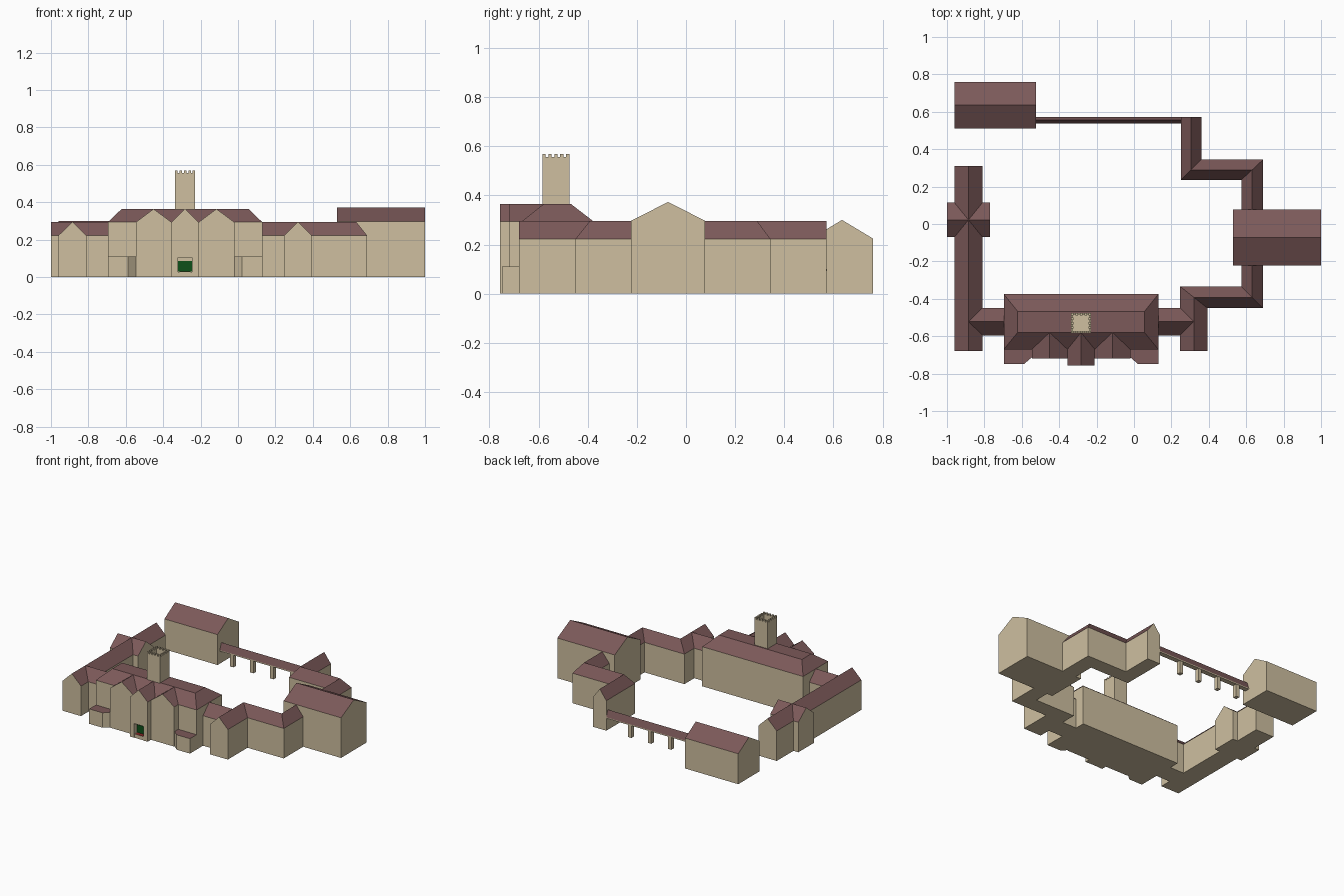
import bpy, bmesh
from mathutils import Vector

if "Cube" in bpy.data.objects:
    bpy.data.objects.remove(bpy.data.objects["Cube"])


def material(name, color):
    m = bpy.data.materials.new(name)
    m.diffuse_color = (*color, 1)
    m.use_nodes = True
    m.node_tree.nodes["Principled BSDF"].inputs["Base Color"].default_value = m.diffuse_color
    return m


STONE = material("sandstone", (0.62, 0.52, 0.35))
ROOF = material("roof_tile", (0.20, 0.10, 0.10))
GREEN = material("green_door", (0.004, 0.08, 0.01))
RED = material("red_mat", (0.25, 0.02, 0.02))


def finish(name, bm, mats, roofed=False):
    """Make an object; upward faces take the second material if roofed."""
    bmesh.ops.recalc_face_normals(bm, faces=bm.faces[:])
    bm.normal_update()
    if roofed:
        for f in bm.faces:
            f.material_index = int(f.normal.z > 0.05)
    me = bpy.data.meshes.new(name)
    bm.to_mesh(me)
    bm.free()
    for m in mats:
        me.materials.append(m)
    ob = bpy.data.objects.new(name, me)
    bpy.context.collection.objects.link(ob)
    return ob


def add_box(bm, x0, x1, y0, y1, z0, z1):
    vs = bmesh.ops.create_cube(bm, size=1)["verts"]
    for v in vs:
        v.co = ((x0 + x1) / 2 + v.co.x * (x1 - x0),
                (y0 + y1) / 2 + v.co.y * (y1 - y0),
                (z0 + z1) / 2 + v.co.z * (z1 - z0))
    return vs


def box(name, dims, mat):
    bm = bmesh.new()
    add_box(bm, *dims)
    return finish(name, bm, [mat])


def gabled(name, path, widths, eave=0.222, ridge=0.295, base=0.0):
    """Gabled range swept along a right-angled path, mitred at its corners."""
    pts = [Vector(p) for p in path]
    if isinstance(widths, float):
        widths = [widths] * (len(pts) - 1)
    sides = []
    for a, b, w in zip(pts, pts[1:], widths):
        d = (b - a).normalized()
        sides.append(Vector((-d.y, d.x)) * w)
    bm = bmesh.new()
    rings = []
    for i, p in enumerate(pts):
        if i == 0:
            n = sides[0]
        elif i == len(pts) - 1:
            n = sides[-1]
        else:
            n = sides[i - 1] + sides[i]
        section = ((1, base), (1, eave), (0, ridge), (-1, eave), (-1, base))
        rings.append([bm.verts.new((*(p + n * s), z)) for s, z in section])
    for r, q in zip(rings, rings[1:]):
        for k in range(5):
            j = (k + 1) % 5
            bm.faces.new((r[k], r[j], q[j], q[k]))
    bm.faces.new(rings[0])
    bm.faces.new(rings[-1])
    return finish(name, bm, [STONE, ROOF], True)


def prism(name, outline, z1):
    """Flat-roofed block from a plan outline."""
    bm = bmesh.new()
    f = bm.faces.new([bm.verts.new((x, y, 0)) for x, y in outline])
    ext = bmesh.ops.extrude_face_region(bm, geom=[f], use_keep_orig=True)
    for v in ext["geom"]:
        if isinstance(v, bmesh.types.BMVert):
            v.co.z = z1
    return finish(name, bm, [STONE, ROOF], True)


# West wing with its crossing, and the links to the main building
gabled("west_wing", [(-0.885, -0.68), (-0.885, 0.31)], 0.075)
gabled("west_crossing", [(-1.0, 0.022), (-0.77, 0.022)], 0.092)
gabled("west_link", [(-0.885, -0.522), (-0.69, -0.522)], 0.073)
gabled("east_link", [(0.13, -0.522), (0.32, -0.522)], 0.073)

# Cranked ranges on the east side
gabled("southeast_range",
       [(0.32, -0.68), (0.32, -0.392), (0.632, -0.392), (0.632, -0.22)],
       [0.073, 0.058, 0.058])
gabled("northeast_range",
       [(0.306, 0.572), (0.306, 0.29), (0.632, 0.29), (0.632, 0.075)],
       [0.054, 0.054, 0.058])

# Large halls
gabled("east_hall", [(0.53, -0.073), (1.0, -0.073)], 0.15, 0.297, 0.373)
gabled("north_hall", [(-0.96, 0.635), (-0.525, 0.635)], 0.125, 0.225, 0.30)

# Covered walk on posts
gabled("covered_walk", [(-0.525, 0.555), (0.253, 0.555)], 0.018, 0.10, 0.15, 0.092)
for i, x in enumerate((-0.43, -0.265, -0.10, 0.062)):
    box(f"walk_post_{i + 1}", (x - 0.014, x + 0.014, 0.54, 0.57, 0, 0.095), STONE)

# Main building: truncated hip roof
CX = -0.283
bm = bmesh.new()
body = add_box(bm, -0.696, 0.13, -0.67, -0.375, 0, 0.293)
bm.normal_update()
top = max(bm.faces, key=lambda f: f.normal.z)
ext = bmesh.ops.extrude_face_region(bm, geom=[top])
bm.faces.remove(top) if top.is_valid else None
for v in [g for g in ext["geom"] if isinstance(g, bmesh.types.BMVert)]:
    v.co.x = -0.622 if v.co.x < CX else 0.056
    v.co.y = -0.58 if v.co.y < -0.5 else -0.467
    v.co.z = 0.364
finish("main_building", bm, [STONE, ROOF], True)

# Front gables and low bay porches, mirrored about the centre line
for side, s in (("left", -1), ("right", 1)):
    x = CX + s * 0.168
    gabled(f"{side}_front_gable", [(x, -0.718), (x, -0.57)], 0.095, 0.293, 0.364)
    prism(f"{side}_bay", [(CX + s * dx, y) for dx, y in
          ((0.413, -0.665), (0.413, -0.748), (0.304, -0.748),
           (0.262, -0.712), (0.262, -0.665))], 0.11)
centre = gabled("centre_gable", [(CX, -0.757), (CX, -0.57)], 0.073, 0.293, 0.364)

# Recessed entrance
cutter = box("entrance_cutter", (CX - 0.038, CX + 0.038, -0.80, -0.722, -0.01, 0.105), STONE)
cutter.hide_render = True
cutter.hide_viewport = True
cut = centre.modifiers.new("entrance", "BOOLEAN")
cut.operation = "DIFFERENCE"
cut.solver = "EXACT"
cut.object = cutter
box("entrance_step", (CX - 0.038, CX + 0.038, -0.755, -0.72, 0, 0.027), STONE)
box("door_mat", (CX - 0.03, CX + 0.03, -0.753, -0.726, 0.027, 0.029), RED)
box("door", (CX - 0.038, CX + 0.038, -0.726, -0.72, 0.029, 0.086), GREEN)

# Tower with hollow crenellated top
X0, X1, Y0, Y1, Z = -0.336, -0.229, -0.584, -0.475, 0.556
T = 0.013
bm = bmesh.new()
add_box(bm, X0, X1, Y0, Y1, 0.29, Z)
bm.normal_update()
top = max(bm.faces, key=lambda f: f.normal.z)
bmesh.ops.inset_region(bm, faces=[top], thickness=T)
ext = bmesh.ops.extrude_discrete_faces(bm, faces=[top])
bmesh.ops.translate(bm, verts=ext["faces"][0].verts[:], vec=(0, 0, -0.04))
N = 5
for i in range(N):
    for j in range(N):
        if i in (0, N - 1) or j in (0, N - 1):
            x = X0 + (X1 - X0 - T) * i / (N - 1)
            y = Y0 + (Y1 - Y0 - T) * j / (N - 1)
            add_box(bm, x, x + T, y, y + T, Z, Z + 0.013)
finish("tower", bm, [STONE])
